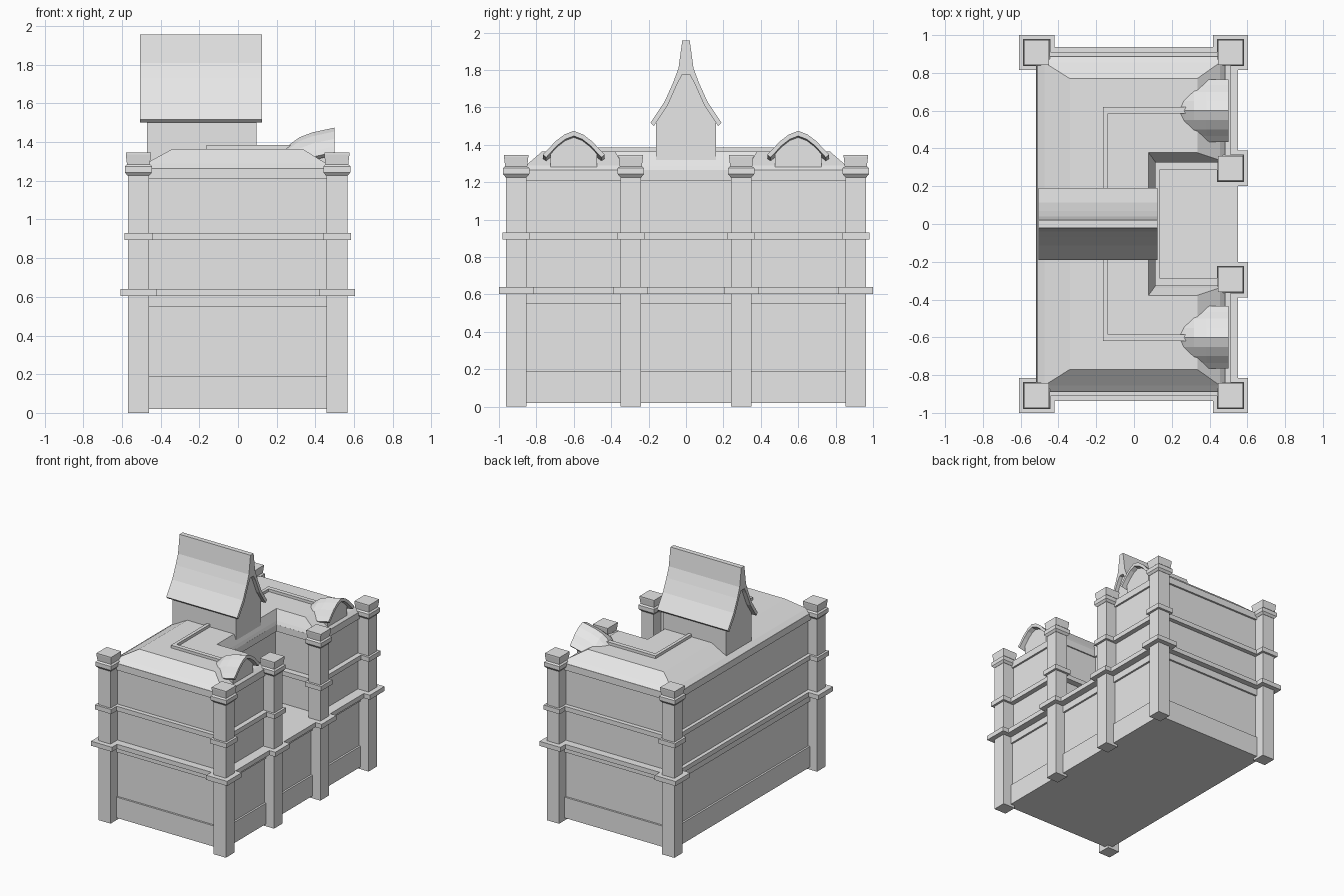
import bpy
import bmesh

cube = bpy.data.objects.get("Cube")
if cube:
    bpy.data.objects.remove(cube, do_unlink=True)

stone = bpy.data.materials.new("pale_grey")
stone.use_nodes = True
GREY = (0.8, 0.8, 0.8, 1)
stone.diffuse_color = GREY
stone.node_tree.nodes["Principled BSDF"].inputs["Base Color"].default_value = GREY


def loft(name, rings):
    """Skin a stack of matching rings of 3D points and cap both ends."""
    bm = bmesh.new()
    loops = [[bm.verts.new(p) for p in ring] for ring in rings]
    for a, b in zip(loops, loops[1:]):
        for i in range(len(a)):
            j = (i + 1) % len(a)
            bm.faces.new((a[i], a[j], b[j], b[i]))
    bm.faces.new(loops[0])
    bm.faces.new(loops[-1])
    bmesh.ops.recalc_face_normals(bm, faces=bm.faces)
    mesh = bpy.data.meshes.new(name)
    bm.to_mesh(mesh)
    bm.free()
    mesh.materials.append(stone)
    obj = bpy.data.objects.new(name, mesh)
    bpy.context.collection.objects.link(obj)
    return obj


def rect(x0, x1, y0, y1, z):
    return [(x0, y0, z), (x1, y0, z), (x1, y1, z), (x0, y1, z)]


def box(name, x0, x1, y, z0, z1):
    return loft(name, [rect(x0, x1, -y, y, z) for z in (z0, z1)])


def u_ring(x0, x1, y, xc, c, z):
    """U-shaped outline, open towards +x, with the court at x > xc, |y| < c."""
    plan = [(x0, -y), (x1, -y), (x1, -c), (xc, -c),
            (xc, c), (x1, c), (x1, y), (x0, y)]
    return [(px, py, z) for px, py in plan]


def u_block(name, plan, z0, z1):
    return loft(name, [u_ring(*plan, z) for z in (z0, z1)])


# Lower storey: full rectangle with skirting, top strip and ledge
box("lower_wall", -0.49, 0.48, 0.875, 0.02, 0.62)
box("skirting", -0.505, 0.495, 0.89, 0.02, 0.187)
box("lower_strip", -0.505, 0.495, 0.89, 0.549, 0.61)
box("court_ledge", -0.52, 0.55, 0.937, 0.603, 0.64)

# Upper storeys: U plan around the court
u_block("upper_wall", (-0.49, 0.47, 0.875, 0.10, 0.335), 0.63, 1.25)
u_block("middle_band", (-0.518, 0.51, 0.91, 0.135, 0.285), 0.893, 0.93)
CORNICE = (-0.515, 0.485, 0.89, 0.115, 0.325)
u_block("cornice", CORNICE, 1.21, 1.264)

# Hipped roof with a steeper foot, and the raised rail on its flat top
loft("roof", [
    u_ring(*CORNICE, 1.262),
    u_ring(-0.475, 0.455, 0.855, 0.106, 0.338, 1.29),
    u_ring(-0.34, 0.335, 0.77, 0.077, 0.378, 1.364),
])
u_block("roof_rail", (-0.163, 0.42, 0.62, -0.137, 0.585), 1.35, 1.386)


# Pillars with collars and flared caps
def square_stack(name, x, y, steps):
    return loft(name, [rect(x - r, x + r, y - r, y + r, z) for r, z in steps])


pillar_spots = [(x, s * 0.908) for x in (-0.515, 0.511) for s in (-1, 1)]
pillar_spots += [(0.511, s * 0.295) for s in (-1, 1)]
for x, y in pillar_spots:
    square_stack("pillar", x, y, [(0.054, 0), (0.054, 1.25)])
    square_stack("pillar_ledge", x, y, [(0.093, 0.603), (0.093, 0.64)])
    square_stack("pillar_collar", x, y, [(0.072, 0.893), (0.072, 0.93)])
    square_stack("pillar_cap", x, y, [
        (0.056, 1.226), (0.07, 1.243), (0.07, 1.275), (0.059, 1.285),
        (0.065, 1.335), (0.065, 1.345)])


def mirrored(half):
    """Full profile from the right half, listed from the centre outwards."""
    return [(-y, z) for y, z in reversed(half) if y > 0] + half


# Tower with a tall flared gable roof
slope = [(0.02, 1.957), (0.04, 1.81), (0.07, 1.73), (0.115, 1.63), (0.19, 1.517)]
under = [(0.02, 1.775), (0.045, 1.73), (0.098, 1.61), (0.172, 1.5)]
shell = mirrored(slope) + list(reversed(mirrored(under)))
loft("tower_roof", [[(x, y, z) for y, z in shell] for x in (-0.506, 0.125)])
gable = mirrored([(0.018, 1.78), (0.046, 1.735), (0.10, 1.615), (0.16, 1.52), (0.16, 1.25)])
loft("tower_wall", [[(x, y, z) for y, z in gable] for x in (-0.47, 0.095)])

# Dormers: an arched shell that dips back into the main roof
arch = [(0, 1.475), (0.05, 1.455), (0.1, 1.417), (0.135, 1.378), (0.165, 1.348)]
soffit = [(0, 1.447), (0.045, 1.43), (0.09, 1.395), (0.122, 1.36), (0.148, 1.332)]
dips = [(0.5, 0), (0.385, 0.025), (0.318, 0.05), (0.27, 0.085), (0.235, 0.115)]
hood = mirrored(arch) + list(reversed(mirrored(soffit)))
front = mirrored(soffit[:3] + [(0.125, 1.36), (0.125, 1.262)])
for s in (-1, 1):
    loft("dormer_roof", [[(x, s * 0.6 + y, z - d) for y, z in hood] for x, d in dips])
    loft("dormer_wall", [[(x, s * 0.6 + y, z + 0.004 - d) for y, z in front]
                         for x, d in [(0.465, 0.008)] + dips[1:3]])
